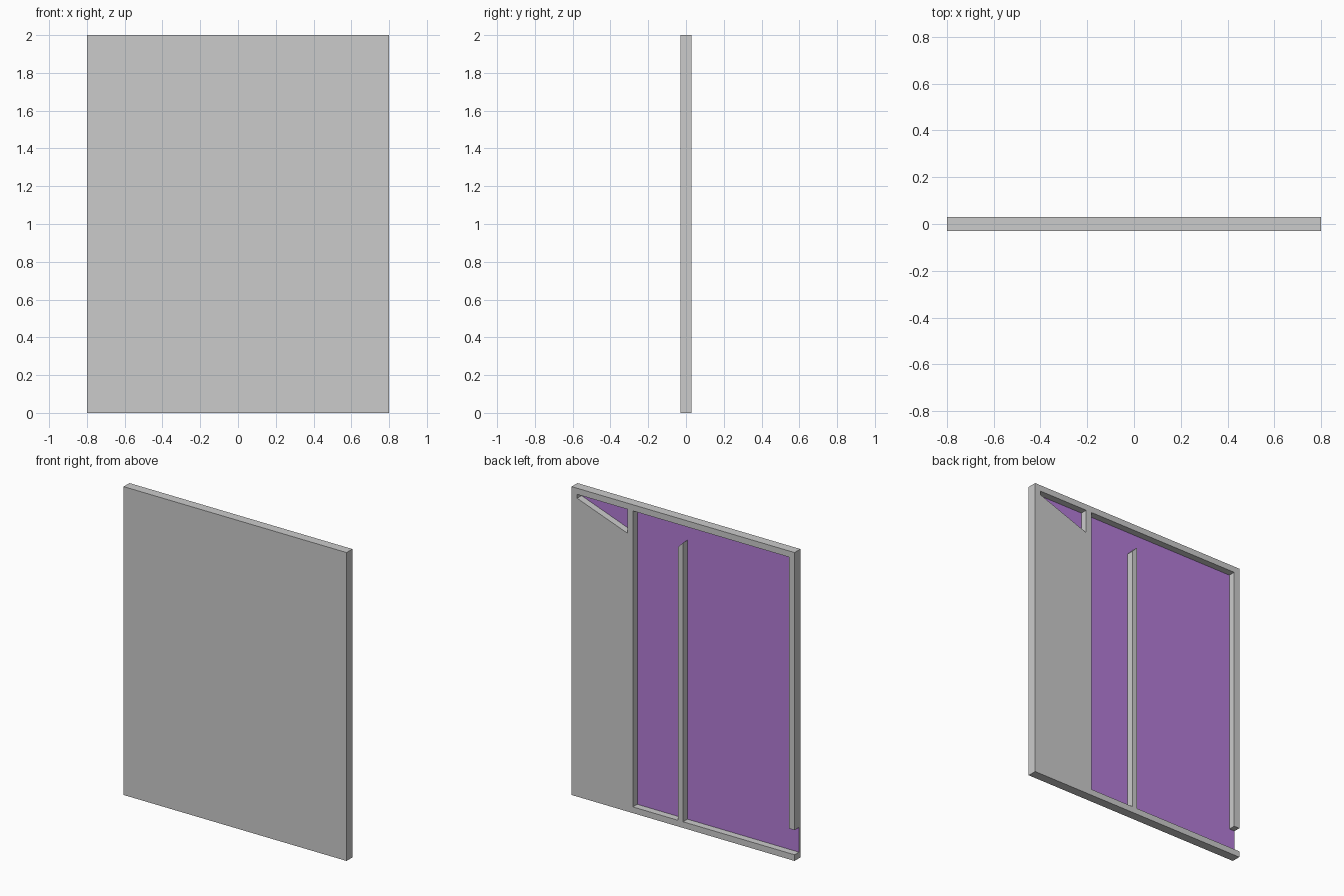
import bpy, bmesh

if "Cube" in bpy.data.objects:
    bpy.data.objects.remove(bpy.data.objects["Cube"])

FLOOR_Y = -0.015   # depth of the recessed purple surface
BACK_Y = 0.03


def prism(name, outline, y0, y1):
    """Extrude an (x, z) outline from y0 to y1."""
    bm = bmesh.new()
    face = bm.faces.new([bm.verts.new((x, y0, z)) for x, z in outline])
    ext = bmesh.ops.extrude_face_region(bm, geom=[face])
    verts = [v for v in ext["geom"] if isinstance(v, bmesh.types.BMVert)]
    bmesh.ops.translate(bm, verts=verts, vec=(0, y1 - y0, 0))
    bmesh.ops.recalc_face_normals(bm, faces=bm.faces)
    mesh = bpy.data.meshes.new(name)
    bm.to_mesh(mesh)
    bm.free()
    obj = bpy.data.objects.new(name, mesh)
    bpy.context.collection.objects.link(obj)
    return obj


# Solid slab, flat on the front
panel = prism("wall_panel", [(-0.8, 0), (0.8, 0), (0.8, 2), (-0.8, 2)],
              -0.03, BACK_Y)

# Recesses in the back: the large one runs around the upright rib and
# breaks out through the low side notch; the small one is a corner wedge
recesses = {
    "main_recess": [(0.36, 0.04), (0.36, 1.96), (-0.76, 1.96), (-0.76, 0.2),
                    (-0.9, 0.2), (-0.9, 0.04), (0, 0.04), (0, 1.85),
                    (0.038, 1.81), (0.038, 0.04)],
    "wedge_recess": [(0.76, 1.96), (0.4, 1.96), (0.4, 1.805), (0.76, 1.935)],
}
bpy.context.view_layer.objects.active = panel
for name, outline in recesses.items():
    cutter = prism(name, outline, FLOOR_Y, BACK_Y + 0.1)
    cutter.hide_render = True
    mod = panel.modifiers.new(name, 'BOOLEAN')
    mod.operation = 'DIFFERENCE'
    mod.solver = 'EXACT'
    mod.object = cutter
    bpy.ops.object.modifier_apply(modifier=mod.name)
    bpy.data.objects.remove(cutter)

# Purple recess floors
grey = bpy.data.materials.new("grey")
purple = bpy.data.materials.new("purple")
purple.diffuse_color = (0.45, 0.2, 0.68, 1)
purple.use_nodes = True
purple.node_tree.nodes["Principled BSDF"].inputs["Base Color"].default_value = purple.diffuse_color
panel.data.materials.clear()
panel.data.materials.append(grey)
panel.data.materials.append(purple)
for p in panel.data.polygons:
    is_floor = p.normal.y > 0.9 and abs(p.center.y - FLOOR_Y) < 0.002
    p.material_index = 1 if is_floor else 0
